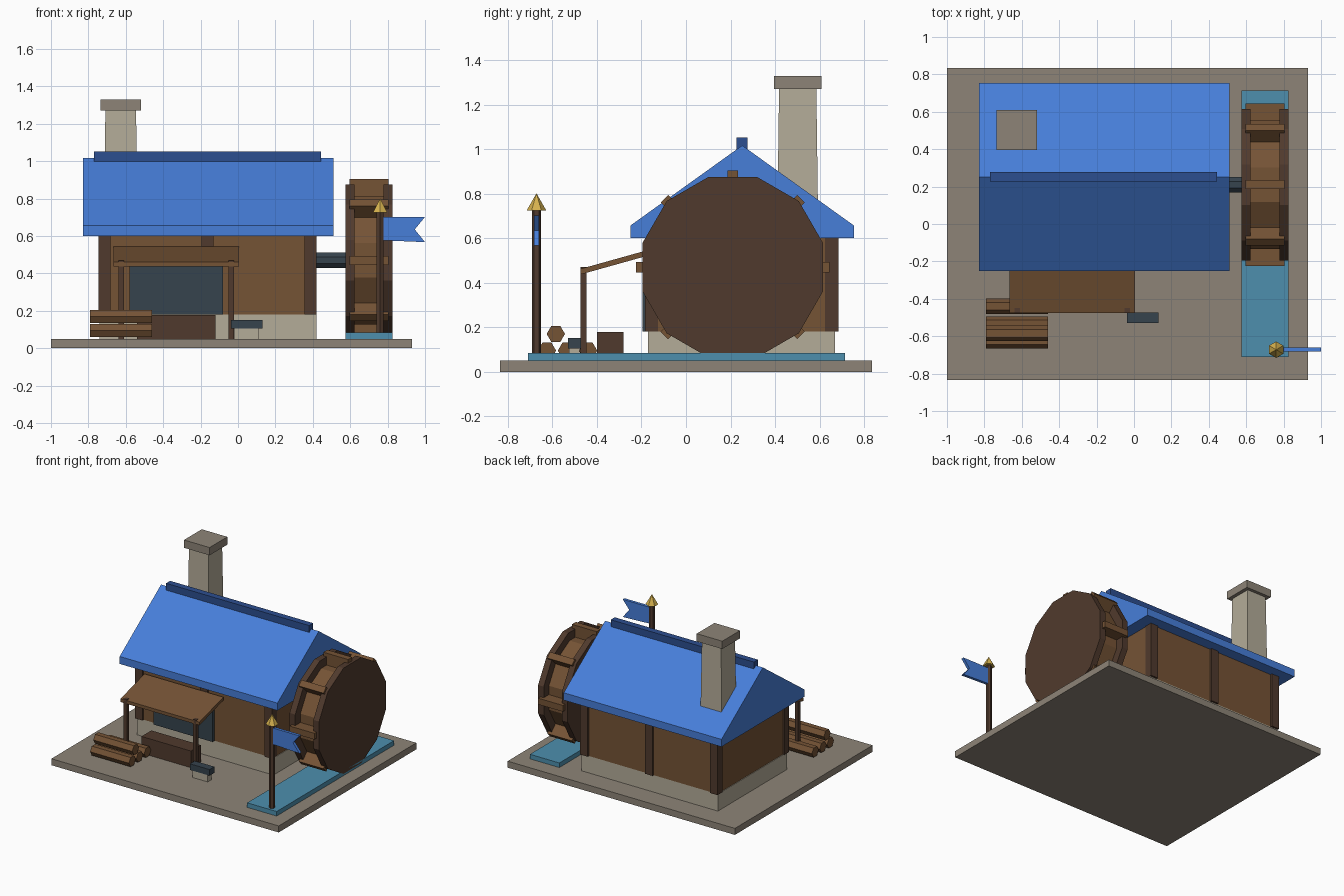
import bpy, bmesh, math
from mathutils import Matrix, Vector

default = bpy.data.objects.get("Cube")
if default:
    bpy.data.objects.remove(default, do_unlink=True)


def material(name, r, g, b):
    """Flat material from 0-255 display values, stored as linear."""
    colour = [((c / 255 + 0.055) / 1.055) ** 2.4 for c in (r, g, b)] + [1.0]
    m = bpy.data.materials.new(name)
    m.use_nodes = True
    m.diffuse_color = colour
    m.node_tree.nodes["Principled BSDF"].inputs["Base Color"].default_value = colour
    return m


GREY = material("ground_stone", 141, 132, 119)
STONE = material("pale_stone", 180, 172, 153)
WOOD = material("plank_brown", 117, 83, 53)
DARK = material("timber_dark_brown", 80, 58, 45)
BLUE = material("roof_blue", 71, 126, 217)
NAVY = material("ridge_navy", 44, 78, 144)
SLATE = material("iron_slate", 54, 67, 77)
WATER = material("water_teal", 77, 143, 174)
GOLD = material("gold", 214, 178, 78)


def finish(name, bm, mat):
    bmesh.ops.recalc_face_normals(bm, faces=bm.faces)
    mesh = bpy.data.meshes.new(name)
    bm.to_mesh(mesh)
    bm.free()
    mesh.materials.append(mat)
    ob = bpy.data.objects.new(name, mesh)
    bpy.context.collection.objects.link(ob)
    return ob


def box(name, mat, x, y, z, taper=1.0):
    """Box from (min, max) ranges; taper scales the top."""
    bm = bmesh.new()
    bmesh.ops.create_cube(bm, size=1)
    for v in bm.verts:
        if v.co.z > 0:
            v.co.x *= taper
            v.co.y *= taper
        v.co = Vector([(a + b) / 2 + c * (b - a) for c, (a, b) in zip(v.co, (x, y, z))])
    return finish(name, bm, mat)


def prism(name, mat, points, axis, lo, hi):
    """Extrude a profile along x (points are y, z) or y (points are x, z)."""
    bm = bmesh.new()
    place = (lambda p, d: (d, *p)) if axis == "x" else (lambda p, d: (p[0], d, p[1]))
    face = bm.faces.new([bm.verts.new(place(p, lo)) for p in points])
    new = bmesh.ops.extrude_face_region(bm, geom=[face])["geom"]
    shift = Vector((hi - lo, 0, 0)) if axis == "x" else Vector((0, hi - lo, 0))
    bmesh.ops.translate(bm, vec=shift, verts=[e for e in new if isinstance(e, bmesh.types.BMVert)])
    return finish(name, bm, mat)


def ring(sides, radius, cy, cz, turn=0.0):
    steps = [turn + math.tau * i / sides for i in range(sides)]
    return [(cy + radius * math.cos(a), cz + radius * math.sin(a)) for a in steps]


def upright(name, mat, sides, r1, r2, x, y, z0, z1):
    bm = bmesh.new()
    bmesh.ops.create_cone(bm, cap_ends=True, segments=sides, radius1=r1, radius2=r2, depth=z1 - z0,
                          matrix=Matrix.Translation((x, y, (z0 + z1) / 2)))
    return finish(name, bm, mat)


# Ground and water channel
box("ground_slab", GREY, (-1, 0.93), (-0.835, 0.835), (0, 0.05))
box("water_channel", WATER, (0.575, 0.825), (-0.71, 0.715), (0.05, 0.085))

# House walls with timber posts front and back
box("foundation", STONE, (-0.74, 0.42), (-0.17, 0.67), (0.05, 0.18))
box("walls", WOOD, (-0.735, 0.415), (-0.17, 0.67), (0.18, 0.61))
for side, y in (("front", -0.155), ("back", 0.655)):
    for i, x in enumerate((-0.715, -0.163, 0.388)):
        box(f"{side}_wall_post_{i + 1}", DARK, (x - 0.032, x + 0.032), (y - 0.03, y + 0.03), (0.18, 0.605))
box("shop_opening", SLATE, (-0.58, -0.08), (-0.195, -0.165), (0.18, 0.48))

# Roof, ridge and chimney
prism("roof", BLUE, [(-0.25, 0.6), (0.755, 0.6), (0.755, 0.657), (0.2525, 1.017), (-0.25, 0.657)],
      "x", -0.83, 0.51)
box("ridge_cap", NAVY, (-0.77, 0.445), (0.228, 0.277), (0.99, 1.052))
box("chimney", STONE, (-0.717, -0.537), (0.41, 0.594), (0.65, 1.275), 0.91)
box("chimney_cap", GREY, (-0.735, -0.518), (0.395, 0.61), (1.27, 1.33))

# Awning over the workshop
prism("awning", WOOD, [(-0.475, 0.437), (-0.185, 0.518), (-0.185, 0.543), (-0.475, 0.462)],
      "x", -0.665, 0.005)
for side, x in (("right", -0.624), ("left", -0.036)):
    box(f"{side}_awning_post", DARK, (x - 0.014, x + 0.014), (-0.475, -0.448), (0.05, 0.47))
box("work_bench", DARK, (-0.54, -0.12), (-0.4, -0.28), (0.05, 0.178))

# Anvil
box("anvil_base", STONE, (-0.02, 0.11), (-0.525, -0.478), (0.05, 0.105))
box("anvil_top", SLATE, (-0.037, 0.13), (-0.53, -0.472), (0.105, 0.152))

# Log pile
for i, (y, z) in enumerate([(-0.625, 0.095), (-0.535, 0.095), (-0.44, 0.095), (-0.585, 0.17)]):
    prism(f"log_{i + 1}", WOOD, ring(6, 0.041, y, z), "x", -0.79, -0.46)

# Water wheel: two rims, a drum, paddles and an axle
WY, WZ = 0.21, 0.47
flat = math.pi / 12
for side, x in (("inner", 0.575), ("outer", 0.777)):
    prism(f"{side}_wheel_rim", DARK, ring(12, 0.42, WY, WZ, flat), "x", x, x + 0.048)
prism("wheel_drum", WOOD, ring(12, 0.355, WY, WZ, flat), "x", 0.61, 0.79)
for i in range(8):
    paddle = box(f"wheel_paddle_{i + 1}", WOOD, (0.595, 0.805), (-0.024, 0.024), (0.34, 0.434))
    paddle.data.transform(Matrix.Translation((0, WY, WZ)) @ Matrix.Rotation(i * math.tau / 8, 4, "X"))
prism("wheel_axle", SLATE, ring(8, 0.046, WY, WZ, math.pi / 8), "x", 0.38, 0.6)

# Flagpole with swallowtail flag
upright("flagpole", DARK, 6, 0.021, 0.021, 0.76, -0.672, 0.05, 0.735)
upright("flagpole_finial", GOLD, 6, 0.044, 0.0, 0.76, -0.672, 0.725, 0.802)
prism("flag", BLUE, [(0.765, 0.702), (1, 0.702), (0.945, 0.635), (1, 0.567), (0.765, 0.577)],
      "y", -0.683, -0.661)
